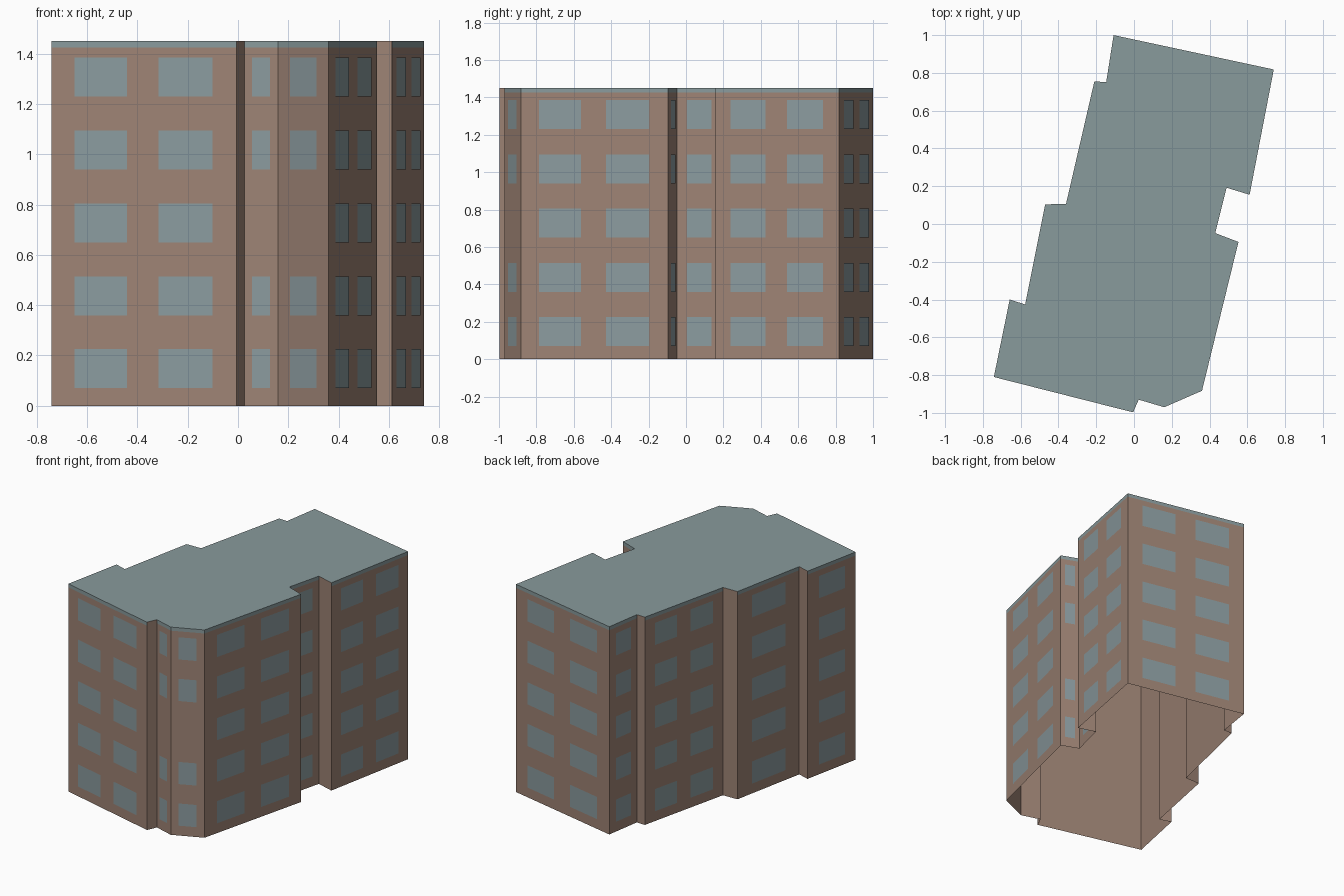
import bpy
import bmesh
from mathutils import Vector

cube = bpy.data.objects.get("Cube")
if cube:
    bpy.data.objects.remove(cube, do_unlink=True)

HEIGHT, BAND = 1.45, 1.425           # roof level and underside of the roof band
SILL, WINDOW, STOREY, STOREYS = 0.07, 0.155, 0.29, 5

# Each wall starts at a corner and runs counter-clockwise to the next one:
# (x, y, kind of window layout)
WALLS = [
    (-0.742, -0.81, "pair"), (-0.005, -0.997, "blank"),
    (0.025, -0.93, "stair"), (0.16, -0.97, "stair"),
    (0.36, -0.883, "pair"), (0.553, -0.095, "stair"),
    (0.43, -0.048, "single"), (0.49, 0.192, "blank"),
    (0.612, 0.155, "pair"), (0.74, 0.818, "pair"),
    (-0.108, 1.0, "single"), (-0.147, 0.752, "blank"),
    (-0.21, 0.754, "pair"), (-0.36, 0.106, "blank"),
    (-0.47, 0.104, "single"), (-0.576, -0.426, "blank"),
    (-0.658, -0.40, "single"),
]
# Window spans as fractions of the wall length
SPANS = {"pair": [(0.125, 0.41), (0.58, 0.87)], "single": [(0.23, 0.77)],
         "stair": [(0.23, 0.76)], "blank": []}


def material(name, colour):
    mat = bpy.data.materials.new(name)
    mat.use_nodes = True
    mat.diffuse_color = (*colour, 1)
    bsdf = mat.node_tree.nodes["Principled BSDF"]
    bsdf.inputs["Base Color"].default_value = (*colour, 1)
    bsdf.inputs["Roughness"].default_value = 0.9
    return mat


def finish(bm, name, *mats):
    mesh = bpy.data.meshes.new(name)
    bm.to_mesh(mesh)
    bm.free()
    for mat in mats:
        mesh.materials.append(mat)
    obj = bpy.data.objects.new(name, mesh)
    bpy.context.collection.objects.link(obj)
    return obj


plaster = material("brown_plaster", (0.34, 0.228, 0.177))
slate = material("grey_blue_roof", (0.250, 0.325, 0.333))
glass = material("grey_blue_glass", (0.258, 0.327, 0.345))

corners = [Vector((x, y, 0)) for x, y, kind in WALLS]
kinds = [kind for x, y, kind in WALLS]
count = len(corners)

# Building shell, open underneath, with a roof-coloured band on windowed walls
bm = bmesh.new()
rings = [[bm.verts.new((c.x, c.y, z)) for c in corners] for z in (0, BAND, HEIGHT)]
for i, kind in enumerate(kinds):
    j = (i + 1) % count
    for low, high in zip(rings, rings[1:]):
        face = bm.faces.new((low[i], low[j], high[j], high[i]))
        face.material_index = int(high is rings[2] and kind != "blank")
roof = bm.faces.new(rings[2])
roof.material_index = 1
finish(bm, "building_shell", plaster, slate)

# Window panes, just proud of the walls
bm = bmesh.new()
for i, kind in enumerate(kinds):
    start, end = corners[i], corners[(i + 1) % count]
    along = end - start
    outward = Vector((along.y, -along.x, 0)).normalized() * 0.003
    for a, b in SPANS[kind]:
        left, right = start + along * a + outward, start + along * b + outward
        for storey in range(STOREYS):
            # Stair walls have no window on the middle storey
            if kind == "stair" and storey == STOREYS // 2:
                continue
            low = Vector((0, 0, SILL + storey * STOREY))
            high = low + Vector((0, 0, WINDOW))
            pane = (left + low, right + low, right + high, left + high)
            bm.faces.new([bm.verts.new(p) for p in pane])
finish(bm, "window_panes", glass)
